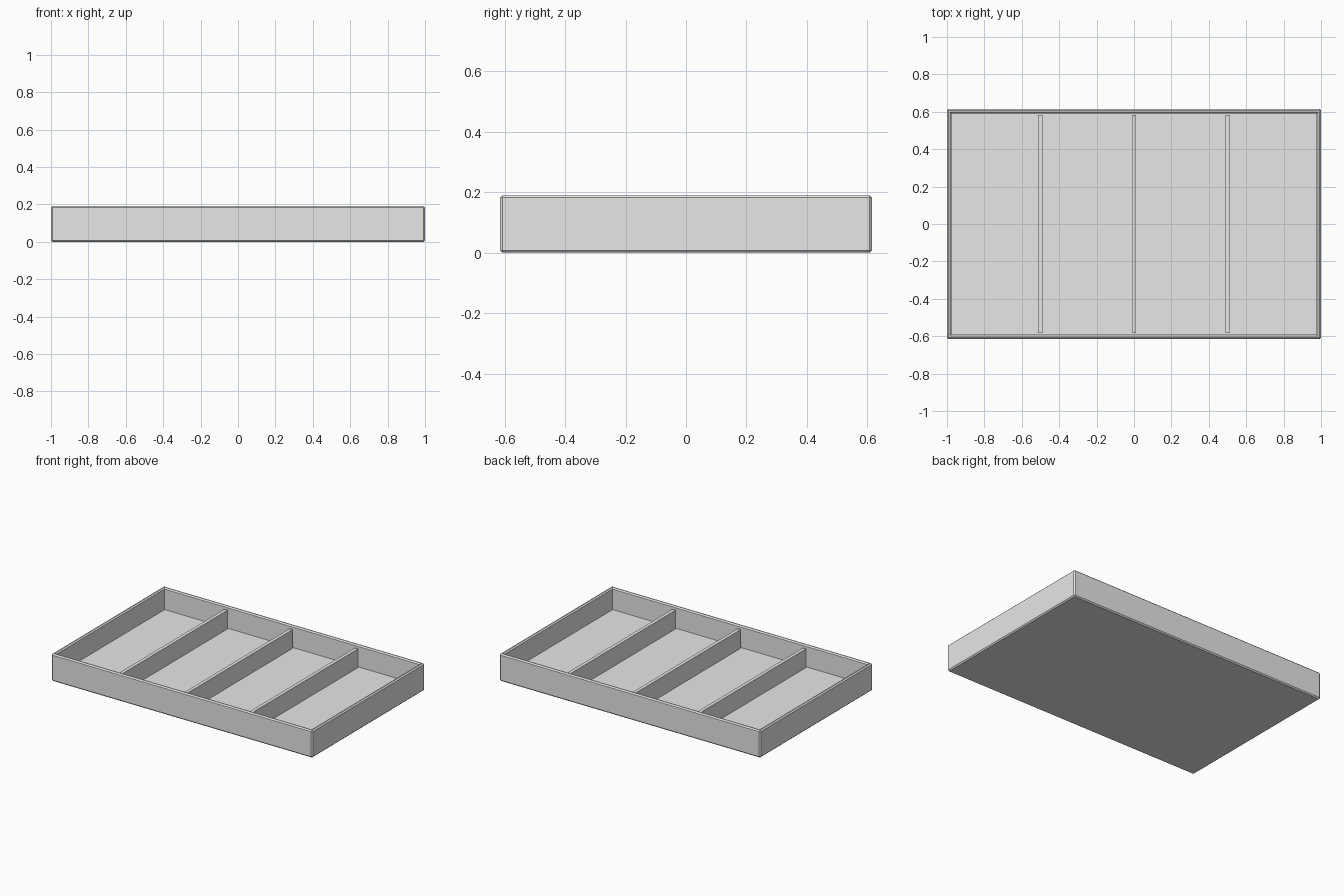
import bpy
import bmesh

if "Cube" in bpy.data.objects:
    bpy.data.objects.remove(bpy.data.objects["Cube"], do_unlink=True)

HALF_X, HALF_Y, HEIGHT = 1.0, 0.615, 0.19
WALL, FLOOR, CHAMFER = 0.033, 0.04, 0.008
DIVIDER_TOP, DIVIDER_WIDTH = 0.17, 0.024

grey = bpy.data.materials.new("plain grey")
grey.use_nodes = True
grey.diffuse_color = (0.8, 0.8, 0.8, 1)
grey.node_tree.nodes["Principled BSDF"].inputs["Base Color"].default_value = (0.8, 0.8, 0.8, 1)


def finish(name, bm):
    bmesh.ops.recalc_face_normals(bm, faces=bm.faces)
    mesh = bpy.data.meshes.new(name)
    bm.to_mesh(mesh)
    bm.free()
    mesh.materials.append(grey)
    obj = bpy.data.objects.new(name, mesh)
    bpy.context.collection.objects.link(obj)
    return obj


def box(bm, half_x, half_y, low, high):
    verts = bmesh.ops.create_cube(bm, size=1)["verts"]
    for v in verts:
        v.co.x *= 2 * half_x
        v.co.y *= 2 * half_y
        v.co.z = high if v.co.z > 0 else low


# Tray: a block with its top inset and pushed down to the floor
bm = bmesh.new()
box(bm, HALF_X, HALF_Y, 0, HEIGHT)
top = max(bm.faces, key=lambda f: f.calc_center_median().z)
bmesh.ops.inset_region(bm, faces=[top], thickness=WALL)
pocket = bmesh.ops.extrude_discrete_faces(bm, faces=[top])["faces"][0]
for v in pocket.verts:
    v.co.z = FLOOR

# Chamfer the outer block edges and the inner rim
edges = [e for e in bm.edges
         if all(abs(v.co.x) > HALF_X - WALL / 2 for v in e.verts)
         or all(v.co.z > HEIGHT - CHAMFER for v in e.verts)]
edges = [e for e in edges if e.calc_face_angle(0) > 0.5]
bmesh.ops.bevel(bm, geom=edges, offset=CHAMFER, segments=1,
                affect='EDGES', profile=0.5)
finish("tray", bm)

# Three dividers, evenly spaced between the long walls
for label, x in (("right", -0.5), ("middle", 0), ("left", 0.5)):
    bm = bmesh.new()
    box(bm, DIVIDER_WIDTH / 2, HALF_Y - WALL, FLOOR, DIVIDER_TOP)
    finish(label + "_divider", bm).location.x = x
